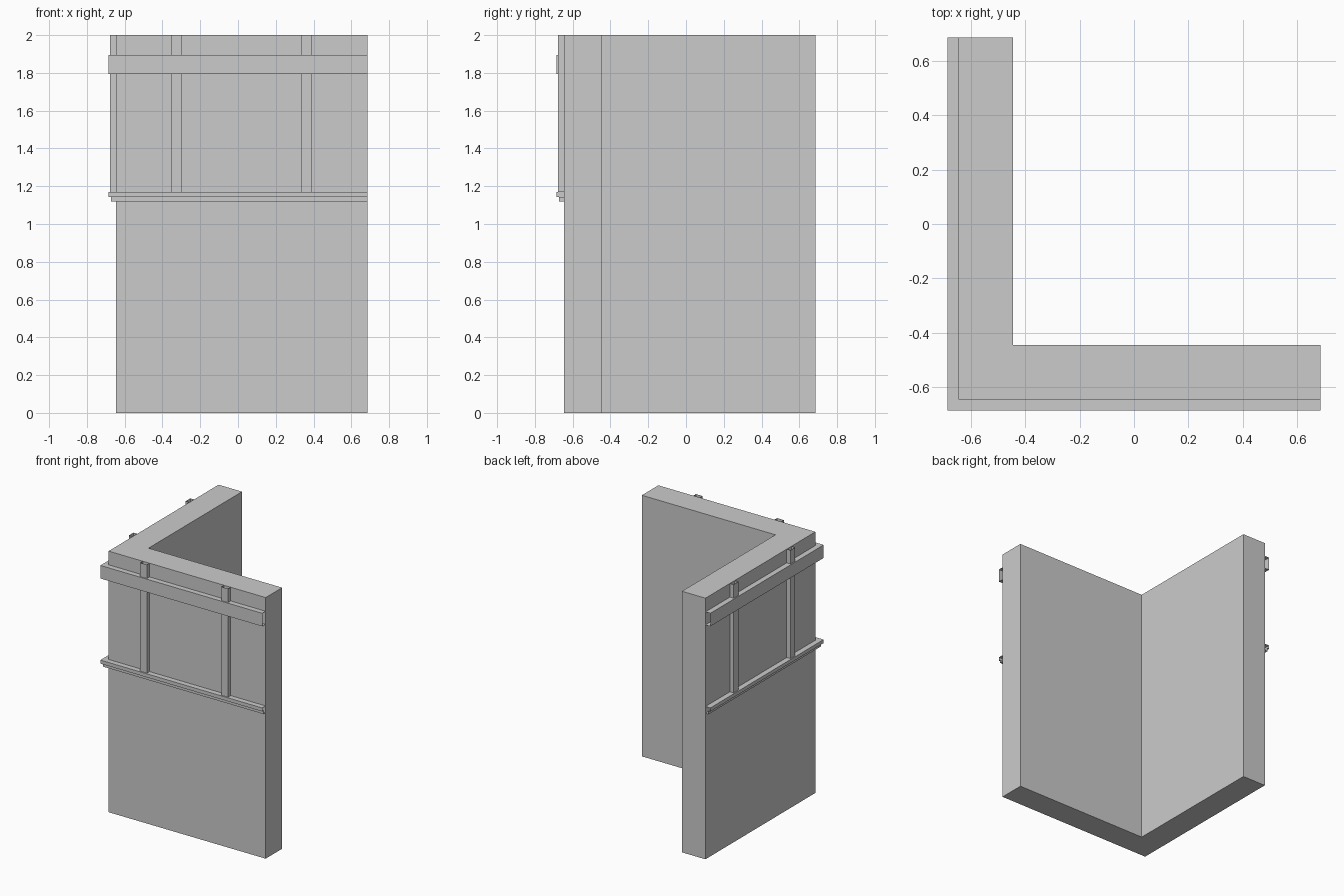
import bpy

if "Cube" in bpy.data.objects:
    bpy.data.objects.remove(bpy.data.objects["Cube"])

END = 0.686      # free ends of both wings
WALL = -0.645    # outer wall plane
INNER = -0.446   # inner wall plane


def add_mesh(name, verts, faces):
    mesh = bpy.data.meshes.new(name)
    mesh.from_pydata(verts, [], faces)
    mesh.update()
    obj = bpy.data.objects.new(name, mesh)
    bpy.context.collection.objects.link(obj)
    return obj


def corner_strip(name, profile):
    """Sweep an open (depth, z) profile around the mitred outer corner."""
    n = len(profile)
    verts = []
    for px, py in ((1, 0), (0, 0), (0, 1)):
        for depth, z in profile:
            o = WALL - depth
            verts.append((END if px else o, END if py else o, z))
    faces = []
    for i in range(2):
        for j in range(n - 1):
            a, b = i * n + j, (i + 1) * n + j
            faces.append((a, a + 1, b + 1, b))
    return add_mesh(name, verts, faces)


def batten(name, x0, x1, side):
    """Open-ended vertical strip on the front, or mirrored onto the left wing."""
    outline = [(x0, WALL), (x0, -0.677), (x1, -0.677), (x1, WALL)]
    if side:
        outline = [(y, x) for x, y in reversed(outline)]
    verts = [(x, y, z) for z in (1.17, 2.0) for x, y in outline]
    return add_mesh(name, verts, [(i, i + 1, i + 5, i + 4) for i in range(3)])


# L-shaped wall
plan = [(WALL, WALL), (END, WALL), (END, INNER),
        (INNER, INNER), (INNER, END), (WALL, END)]
wall_verts = [(x, y, z) for z in (0.0, 2.0) for x, y in plan]
wall_faces = [(i, (i + 1) % 6, (i + 1) % 6 + 6, i + 6) for i in range(6)]
wall_faces += [(3, 2, 1, 0), (5, 4, 3, 0), (6, 7, 8, 9), (6, 9, 10, 11)]
wall = add_mesh("corner_wall", wall_verts, wall_faces)
# merge the two cap quads into single L faces
mod = wall.modifiers.new("clean_caps", 'DECIMATE')
mod.decimate_type = 'DISSOLVE'
mod.angle_limit = 0.02

# Upper rail and stepped ledge
corner_strip("upper_rail", [(0, 1.795), (0.041, 1.795), (0.041, 1.895), (0, 1.895)])
corner_strip("stepped_ledge", [(0, 1.118), (0.027, 1.118), (0.027, 1.143),
                               (0.041, 1.143), (0.041, 1.17), (0, 1.17)])

# Vertical battens on both wings
for wing, side in (("front", False), ("left", True)):
    for k, (a, b) in enumerate(((-0.355, -0.298), (0.333, 0.39))):
        batten(f"{wing}_batten_{k + 1}", a, b, side)
